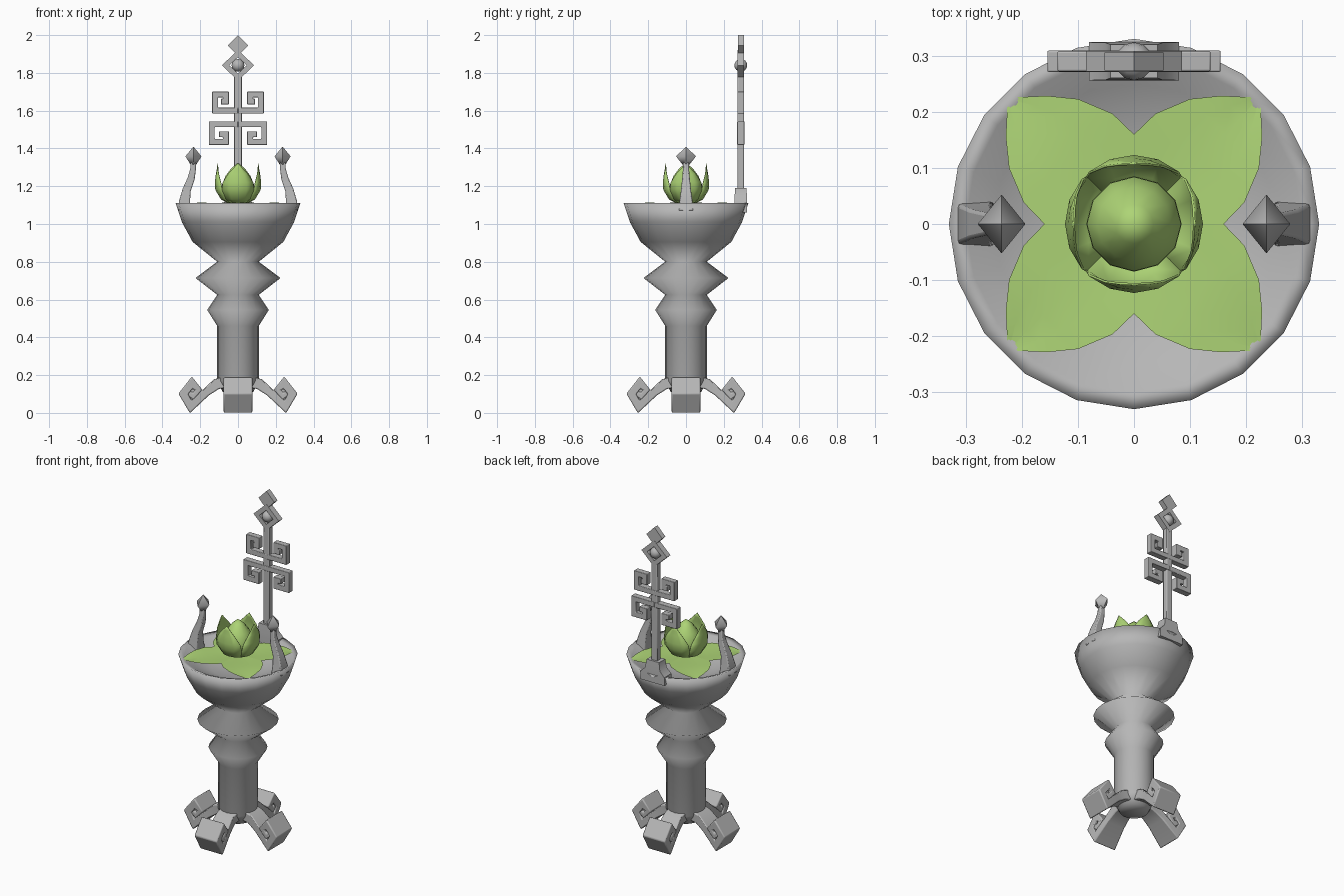
import bpy, bmesh, math
from mathutils import Vector, Matrix

if "Cube" in bpy.data.objects:
    bpy.data.objects.remove(bpy.data.objects["Cube"])


def material(name, rgb):
    m = bpy.data.materials.new(name)
    m.diffuse_color = (*rgb, 1)
    m.use_nodes = True
    m.node_tree.nodes["Principled BSDF"].inputs["Base Color"].default_value = m.diffuse_color
    return m


STONE = material("grey stone", (0.47, 0.47, 0.47))
GREEN = material("leaf green", (0.42, 0.66, 0.18))


def finish(bm, name, mat, angle=40, matrix=None, bevel=0):
    bmesh.ops.recalc_face_normals(bm, faces=bm.faces[:])
    if matrix is not None:
        bm.transform(matrix)
        if matrix.determinant() < 0:
            bmesh.ops.reverse_faces(bm, faces=bm.faces[:])
    me = bpy.data.meshes.new(name)
    bm.to_mesh(me)
    bm.free()
    me.materials.append(mat)
    ob = bpy.data.objects.new(name, me)
    bpy.context.collection.objects.link(ob)
    bpy.ops.object.select_all(action='DESELECT')
    ob.select_set(True)
    bpy.context.view_layer.objects.active = ob
    if angle >= 180:
        bpy.ops.object.shade_smooth()
    else:
        bpy.ops.object.shade_smooth_by_angle(angle=math.radians(angle))
    if bevel:
        b = ob.modifiers.new("soft edges", 'BEVEL')
        b.width, b.segments = bevel, 2
        b.limit_method, b.angle_limit = 'ANGLE', math.radians(40)
    return ob


def lathe(name, profile, sides, mat, angle=180, matrix=None, sx=1, sy=1):
    """Turn (radius, z) points around z; radius 0 makes a pole."""
    bm = bmesh.new()
    rings = []
    for r, z in profile:
        if r == 0:
            rings.append([bm.verts.new((0, 0, z))] * sides)
        else:
            rings.append([bm.verts.new((sx * r * math.cos(math.tau * i / sides),
                                        sy * r * math.sin(math.tau * i / sides), z))
                          for i in range(sides)])
    for a, b in zip(rings, rings[1:]):
        for i in range(sides):
            j = (i + 1) % sides
            bm.faces.new(list(dict.fromkeys((a[i], a[j], b[j], b[i]))))
    return finish(bm, name, mat, angle, matrix)


def ribbon(name, path, thick, width, closed=False, matrix=None, bevel=0, angle=40):
    """Mitred bar along a path in the xz plane; thick and width are half sizes."""
    pts = [Vector(p) for p in path]
    n = len(pts)
    thick = thick if isinstance(thick, list) else [thick] * n
    width = width if isinstance(width, list) else [width] * n
    bm = bmesh.new()
    rings = []
    for i, p in enumerate(pts):
        before = pts[i - 1] if i or closed else None
        after = pts[(i + 1) % n] if i < n - 1 or closed else None
        d1 = (p - before).normalized() if before is not None else (after - p).normalized()
        d2 = (after - p).normalized() if after is not None else d1
        n1, n2 = Vector((-d1.y, d1.x)), Vector((-d2.y, d2.x))
        m = (n1 + n2).normalized()
        off = m * thick[i] / max(0.4, m.dot(n1))
        a, b, w = p + off, p - off, width[i]
        rings.append([bm.verts.new(c) for c in
                      ((a.x, -w, a.y), (a.x, w, a.y), (b.x, w, b.y), (b.x, -w, b.y))])
    for i in range(n if closed else n - 1):
        r, s = rings[i], rings[(i + 1) % n]
        for k in range(4):
            l = (k + 1) % 4
            bm.faces.new((r[k], r[l], s[l], s[k]))
    if not closed:
        bm.faces.new(rings[0])
        bm.faces.new(rings[-1])
    return finish(bm, name, STONE, angle, matrix, bevel)


def diamond_plate(name, cx, cz, hx, hz, w, matrix=None):
    bm = bmesh.new()
    corners = ((cx - hx, cz), (cx, cz - hz), (cx + hx, cz), (cx, cz + hz))
    front = bm.faces.new([bm.verts.new((x, -w, z)) for x, z in corners])
    new = bmesh.ops.extrude_face_region(bm, geom=[front])["geom"]
    bmesh.ops.translate(bm, vec=(0, 2 * w, 0),
                        verts=[v for v in new if isinstance(v, bmesh.types.BMVert)])
    return finish(bm, name, STONE, 30, matrix)


# Turned pedestal and hollow basin
lathe("pedestal_basin",
      [(0, 0.11), (0.08, 0.11), (0.11, 0.17), (0.11, 0.46), (0.163, 0.545), (0.11, 0.625),
       (0.225, 0.714), (0.11, 0.80), (0.24, 0.905), (0.297, 1.01), (0.33, 1.11),
       (0.30, 1.10), (0.25, 1.07), (0.15, 1.03), (0, 1.02)], 20, STONE)

# Four scroll feet
for k in range(4):
    rot = Matrix.Rotation(k * math.pi / 2, 4, 'Z')
    ribbon(f"scroll_foot_{k + 1}",
           [(0.06, 0.165), (0.115, 0.152), (0.17, 0.108), (0.25, 0.032), (0.29, 0.10),
            (0.243, 0.16), (0.208, 0.122), (0.238, 0.088), (0.258, 0.105)],
           [0.03, 0.028, 0.022] + [0.021] * 3 + [0.014] * 3,
           [0.06, 0.055, 0.062] + [0.076] * 3 + [0.072] * 3, matrix=rot, bevel=0.01)
    diamond_plate(f"scroll_core_{k + 1}", 0.243, 0.1, 0.055, 0.06, 0.058, rot)

# Curved side finials with diamond tips
for side, s in (("left", -1), ("right", 1)):
    mir = Matrix.Scale(s, 4, (1, 0, 0))
    ribbon(f"{side}_finial_stem",
           [(0.283, 1.07), (0.283, 1.12), (0.272, 1.18), (0.248, 1.24), (0.238, 1.29),
            (0.237, 1.33)],
           [0.034, 0.029, 0.022, 0.019, 0.015, 0.014],
           [0.04, 0.034, 0.026, 0.02, 0.016, 0.014], matrix=mir, angle=60, bevel=0.006)
    lathe(f"{side}_finial_tip", [(0, 1.308), (0.018, 1.315), (1, 1.36), (0, 1.41)][:2]
          + [(0.05, 1.358), (0, 1.41)], 4, STONE, 60,
          Matrix.Translation((s * 0.236, 0, 0)), sx=0.85, sy=1.05)

# Back ornament: foot block, post, frets, diamonds and bead
BACK = Matrix.Translation((0, 0.29, 0))
ribbon("back_post_foot", [(0, 1.06), (0, 1.11), (0, 1.14), (0, 1.19)],
       [0.08, 0.08, 0.05, 0.042], [0.034, 0.034, 0.033, 0.03], matrix=BACK)
ribbon("back_post", [(0, 1.15), (0, 1.785)], 0.02, 0.017, matrix=BACK, bevel=0.004)
for side, s in (("left", -1), ("right", 1)):
    mir = BACK @ Matrix.Scale(s, 4, (1, 0, 0))
    ribbon(f"lower_fret_{side}",
           [(0, 1.528), (0.139, 1.528), (0.139, 1.434), (0.064, 1.434), (0.064, 1.475),
            (0.1, 1.475)], 0.0155, 0.019, matrix=mir, bevel=0.003)
    ribbon(f"upper_fret_{side}",
           [(0, 1.6), (0.121, 1.6), (0.121, 1.686), (0.064, 1.686), (0.064, 1.648),
            (0.09, 1.648)], 0.0155, 0.018, matrix=mir, bevel=0.003)
ribbon("diamond_frame", [(-0.066, 1.84), (0, 1.778), (0.066, 1.84), (0, 1.902)],
       0.0135, 0.018, closed=True, matrix=BACK)
diamond_plate("top_diamond", 0, 1.945, 0.053, 0.055, 0.016, BACK)
lathe("frame_bead", [(0.034 * math.sin(math.pi * i / 8) if 0 < i < 8 else 0,
                      1.84 - 0.034 * math.cos(math.pi * i / 8)) for i in range(9)],
      12, STONE, 180, BACK)

# Four lily pads on the diagonals: (distance, half width, height)
PAD = [(0.02, 0.02, 1.11), (0.113, 0.113, 1.112), (0.166, 0.112, 1.114),
       (0.228, 0.087, 1.112), (0.271, 0.052, 1.108), (0.311, 0.008, 1.103)]
for k in range(4):
    bm = bmesh.new()
    rows = [[bm.verts.new((d, h * f, z - 0.004 * (1 - abs(f)))) for f in (-1, -0.5, 0, 0.5, 1)]
            for d, h, z in PAD]
    for a, b in zip(rows, rows[1:]):
        for i in range(4):
            bm.faces.new((a[i], b[i], b[i + 1], a[i + 1]))
    finish(bm, f"lily_pad_{k + 1}", GREEN, 180,
           Matrix.Rotation(math.pi / 4 + k * math.pi / 2, 4, 'Z'))

# Closed inner bud
lathe("flower_bud", [(0, 1.09), (0.055, 1.12), (0.085, 1.17), (0.084, 1.21), (0.066, 1.255),
                     (0.035, 1.295), (0, 1.325)], 12, GREEN, 60)

# Four cupped outer petals: (radius, z, half angle)
PETAL = [(0.03, 1.10, 45), (0.09, 1.13, 45), (0.12, 1.18, 45), (0.123, 1.22, 41),
         (0.117, 1.265, 27), (0.111, 1.295, 13), (0.109, 1.32, 1)]
for k in range(4):
    bm = bmesh.new()
    rows = [[bm.verts.new((r * math.cos(math.radians(h * f)),
                           r * math.sin(math.radians(h * f)), z))
             for f in (-1, -0.5, 0, 0.5, 1)] for r, z, h in PETAL]
    for a, b in zip(rows, rows[1:]):
        for i in range(4):
            bm.faces.new((a[i], a[i + 1], b[i + 1], b[i]))
    ob = finish(bm, f"outer_petal_{k + 1}", GREEN, 60,
                Matrix.Rotation(k * math.pi / 2, 4, 'Z'))
    sol = ob.modifiers.new("thickness", 'SOLIDIFY')
    sol.thickness, sol.offset = 0.004, -1
